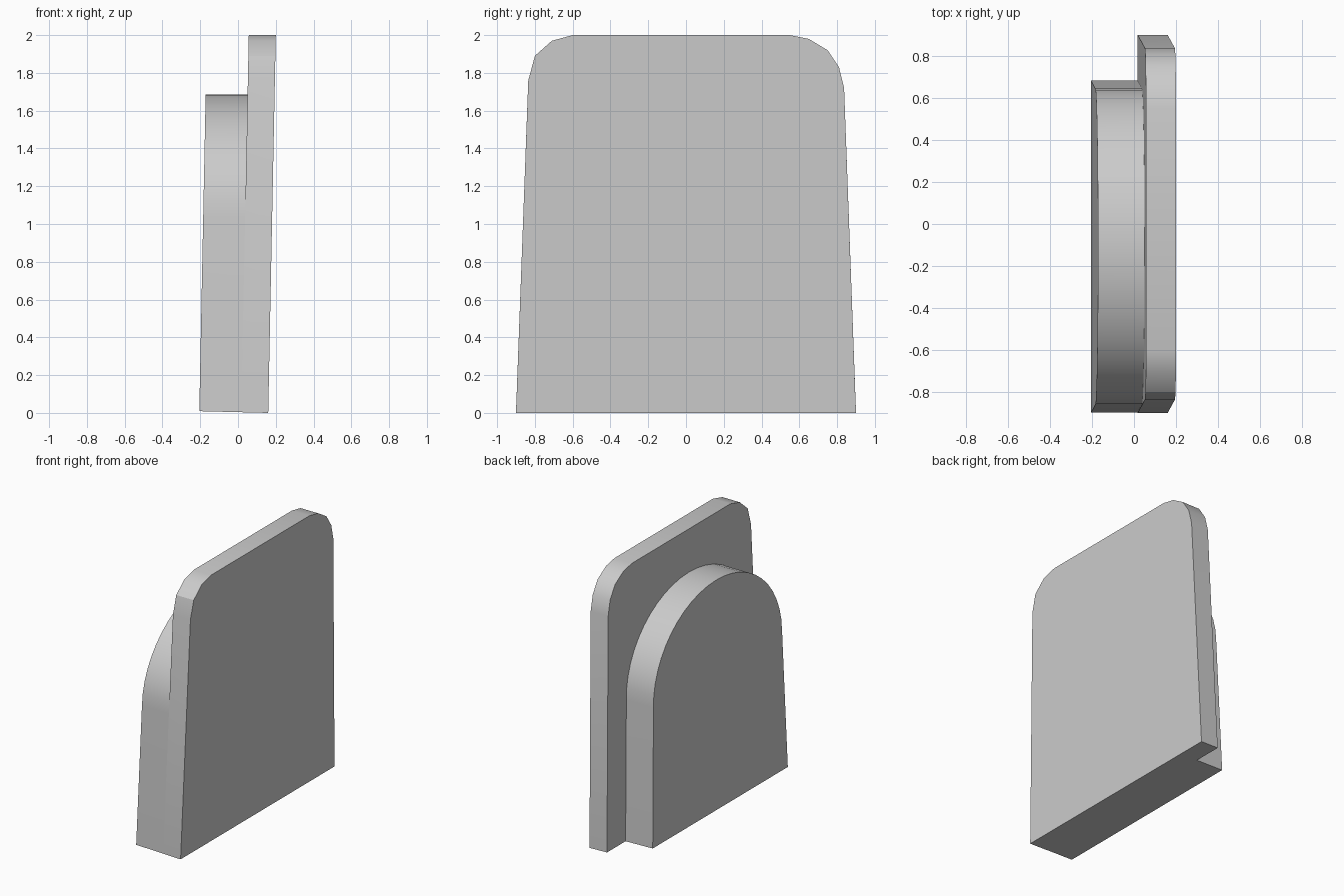
import bpy
import bmesh
import math

cube = bpy.data.objects.get("Cube")
if cube:
    bpy.data.objects.remove(cube, do_unlink=True)

LEAN = 0.02     # sideways lean per unit of height
TAPER = 0.037   # narrowing of each side per unit of height

grey = bpy.data.materials.new("plain_grey")
grey.use_nodes = True
colour = (0.6, 0.6, 0.6, 1)
grey.diffuse_color = colour
grey.node_tree.nodes["Principled BSDF"].inputs["Base Color"].default_value = colour


def leaning_slab(name, outline, x0, x1):
    """Extrude a (y, z) outline between two parallel leaning planes."""
    bm = bmesh.new()
    rings = []
    for x in (x0, x1):
        rings.append([bm.verts.new((x + LEAN * z, y, z if z > 0 else 0.025 * (0.16 - x)))
                      for y, z in outline])
    a, b = rings
    bm.faces.new(a)
    bm.faces.new(b[::-1])
    for i in range(len(a)):
        j = (i + 1) % len(a)
        bm.faces.new((a[i], b[i], b[j], a[j]))
    bmesh.ops.recalc_face_normals(bm, faces=bm.faces)
    mesh = bpy.data.meshes.new(name)
    bm.to_mesh(mesh)
    bm.free()
    obj = bpy.data.objects.new(name, mesh)
    bpy.context.collection.objects.link(obj)
    mesh.materials.append(grey)
    bpy.ops.object.select_all(action="DESELECT")
    obj.select_set(True)
    bpy.context.view_layer.objects.active = obj
    bpy.ops.object.shade_smooth_by_angle(angle=math.radians(32))
    return obj


# Tall slab: tapered sides and unevenly rounded top corners
tall = [(-0.9, 0), (-0.835, 1.76), (-0.8, 1.89), (-0.71, 1.97), (-0.6, 2),
        (0.55, 2), (0.65, 1.98), (0.75, 1.92), (0.81, 1.83), (0.837, 1.72), (0.9, 0)]
leaning_slab("tall_slab", tall, 0.017, 0.16)

# Lower arched slab: flush with the front side, set in from the back
spring, top, middle, steps = 1.03, 1.685, -0.108, 24
half = 0.79 - TAPER * spring
arch = [(middle - 0.79, 0)]
for i in range(steps + 1):
    t = math.pi * i / steps
    arch.append((middle - half * math.cos(t), spring + (top - spring) * math.sin(t)))
arch.append((middle + 0.79, 0))
leaning_slab("arched_slab", arch, -0.205, 0.017)
